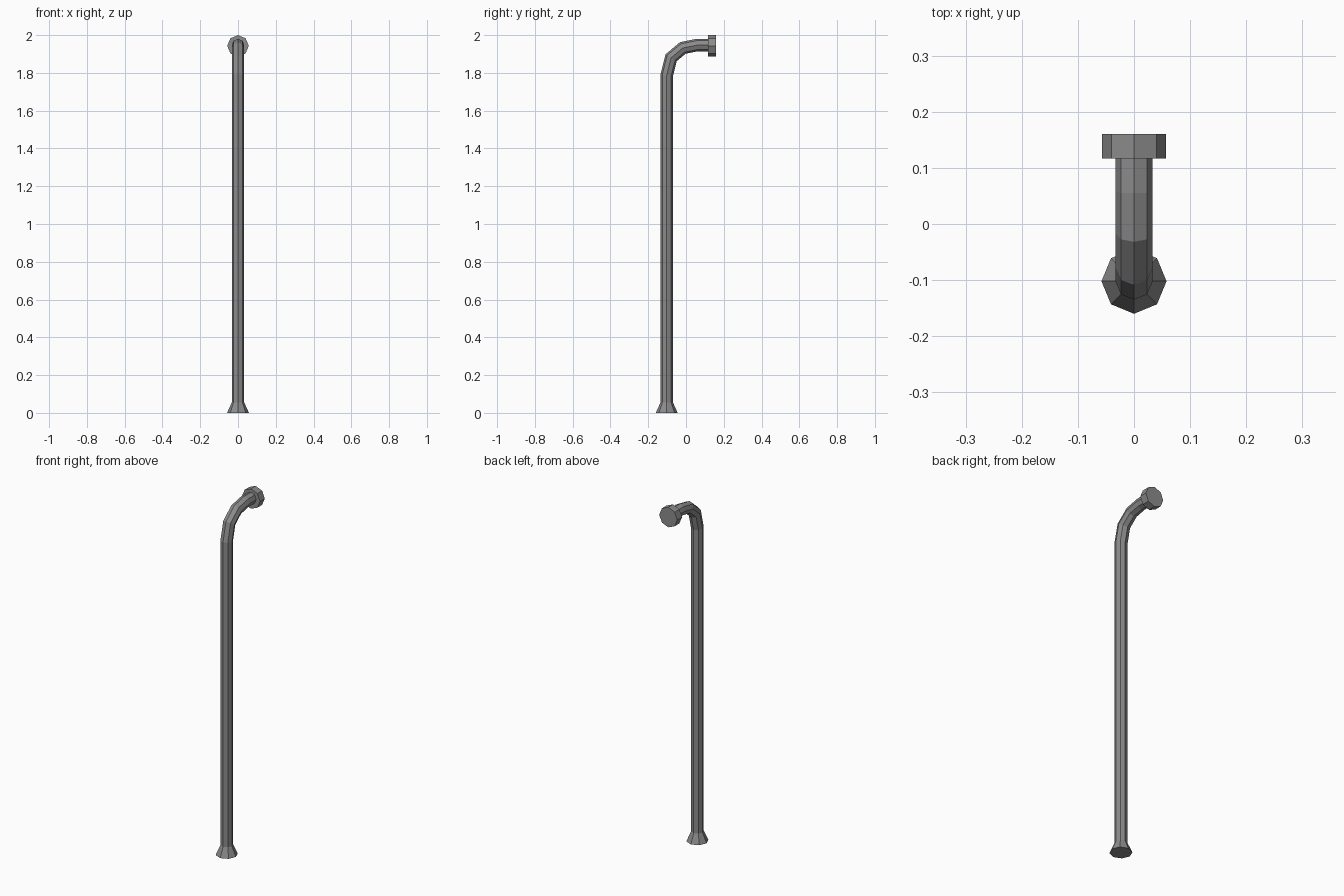
import bpy
import bmesh
from math import sin, cos, pi
from mathutils import Vector

if "Cube" in bpy.data.objects:
    bpy.data.objects.remove(bpy.data.objects["Cube"])

SIDES = 8

# Dark grey metal
metal = bpy.data.materials.new("dark_metal")
metal.diffuse_color = (0.26, 0.26, 0.26, 1)
metal.use_nodes = True
metal.node_tree.nodes["Principled BSDF"].inputs["Base Color"].default_value = metal.diffuse_color


def tube(name, path, radii):
    """Sweep an octagon along a path in the YZ plane, mitring each joint."""
    pts = [Vector((0, y, z)) for y, z in path]
    bm = bmesh.new()
    rings = []
    for i, p in enumerate(pts):
        d_in = (p - pts[i - 1]).normalized() if i else (pts[1] - p).normalized()
        d_out = (pts[i + 1] - p).normalized() if i < len(pts) - 1 else d_in
        t = (d_in + d_out).normalized()
        side = Vector((1, 0, 0))
        up = t.cross(side) / t.dot(d_in)
        rings.append([bm.verts.new(p + radii[i] * (cos(a) * side + sin(a) * up))
                      for a in (2 * pi * k / SIDES for k in range(SIDES))])
    for a, b in zip(rings, rings[1:]):
        for k in range(SIDES):
            n = (k + 1) % SIDES
            bm.faces.new((a[k], a[n], b[n], b[k]))
    bm.faces.new(rings[0])
    bm.faces.new(rings[-1])
    bmesh.ops.recalc_face_normals(bm, faces=bm.faces)
    mesh = bpy.data.meshes.new(name)
    bm.to_mesh(mesh)
    bm.free()
    mesh.materials.append(metal)
    obj = bpy.data.objects.new(name, mesh)
    bpy.context.collection.objects.link(obj)
    return obj


# Pole with flared foot and bent neck
R = 0.033
tube("bent_pole",
     [(-0.102, 0), (-0.102, 0.055), (-0.102, 1.787), (-0.079, 1.88),
      (-0.017, 1.932), (0.058, 1.947), (0.118, 1.947)],
     [0.058] + [R] * 6)

# Octagonal end cap
tube("end_cap", [(0.117, 1.943), (0.16, 1.943)], [0.057, 0.057])
